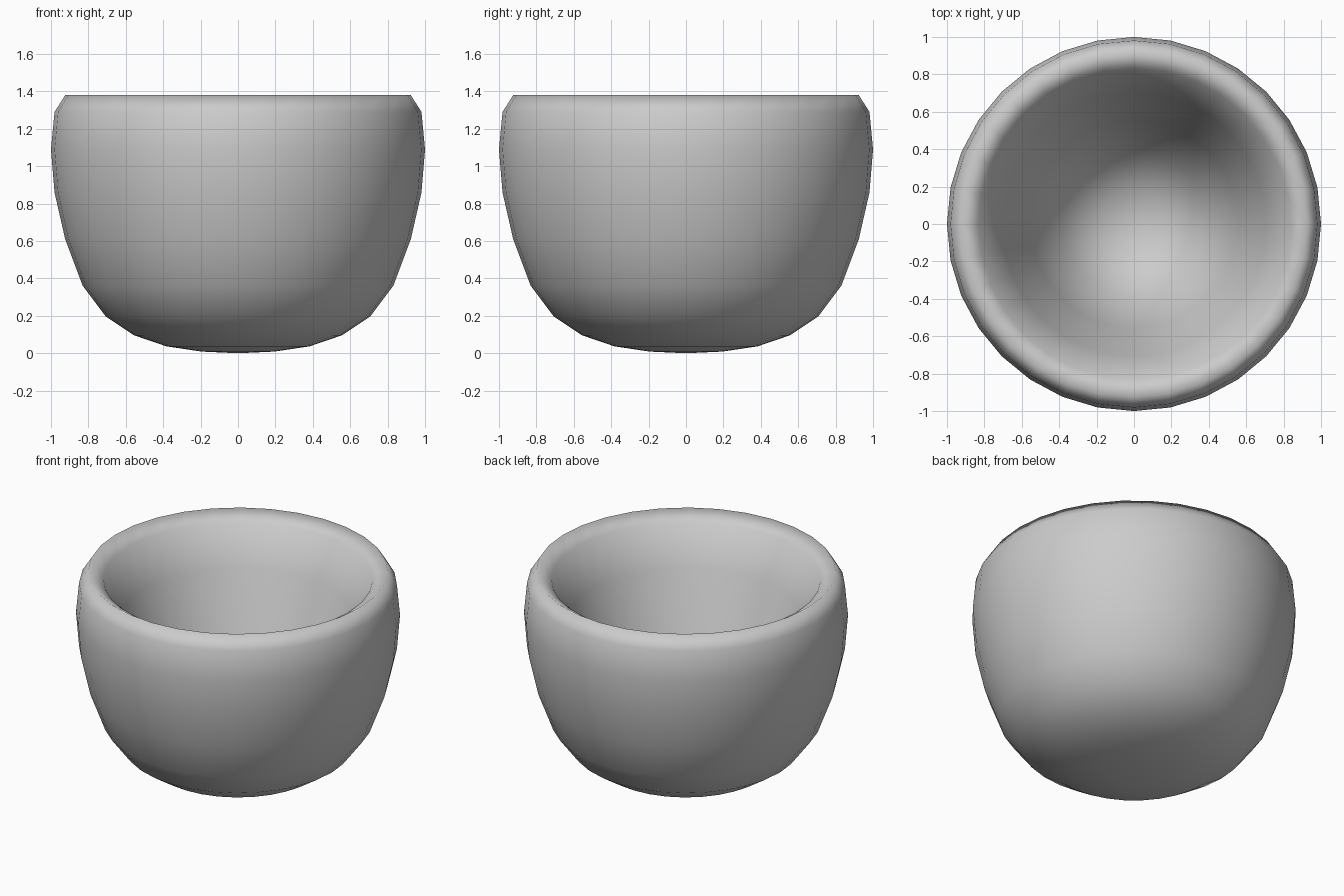
import bpy, bmesh, math

if "Cube" in bpy.data.objects:
    bpy.data.objects.remove(bpy.data.objects["Cube"])

SIDES = 32
# profile (radius, height): outer wall upward, over the rim, down the inner bowl
PROFILE = [
    (0, 0), (.195, .009), (.383, .037), (.556, .096), (.707, .196), (.831, .362),
    (.924, .61), (.981, .86), (1, 1.09), (.981, 1.29), (.924, 1.38),
    (.831, 1.32), (.707, 1.07), (.556, .58), (.383, .20), (.195, .06), (0, .025),
]

# cup body, lathed around z
bm = bmesh.new()
verts = [bm.verts.new((r, 0, z)) for r, z in PROFILE]
edges = [bm.edges.new(pair) for pair in zip(verts, verts[1:])]
bmesh.ops.spin(bm, geom=verts + edges, axis=(0, 0, 1), cent=(0, 0, 0),
               angle=math.tau, steps=SIDES, use_merge=True)
bmesh.ops.remove_doubles(bm, verts=bm.verts, dist=1e-4)
bmesh.ops.recalc_face_normals(bm, faces=bm.faces)
for f in bm.faces:
    f.smooth = True

mesh = bpy.data.meshes.new("cup")
bm.to_mesh(mesh)
bm.free()
cup = bpy.data.objects.new("cup", mesh)
bpy.context.collection.objects.link(cup)
